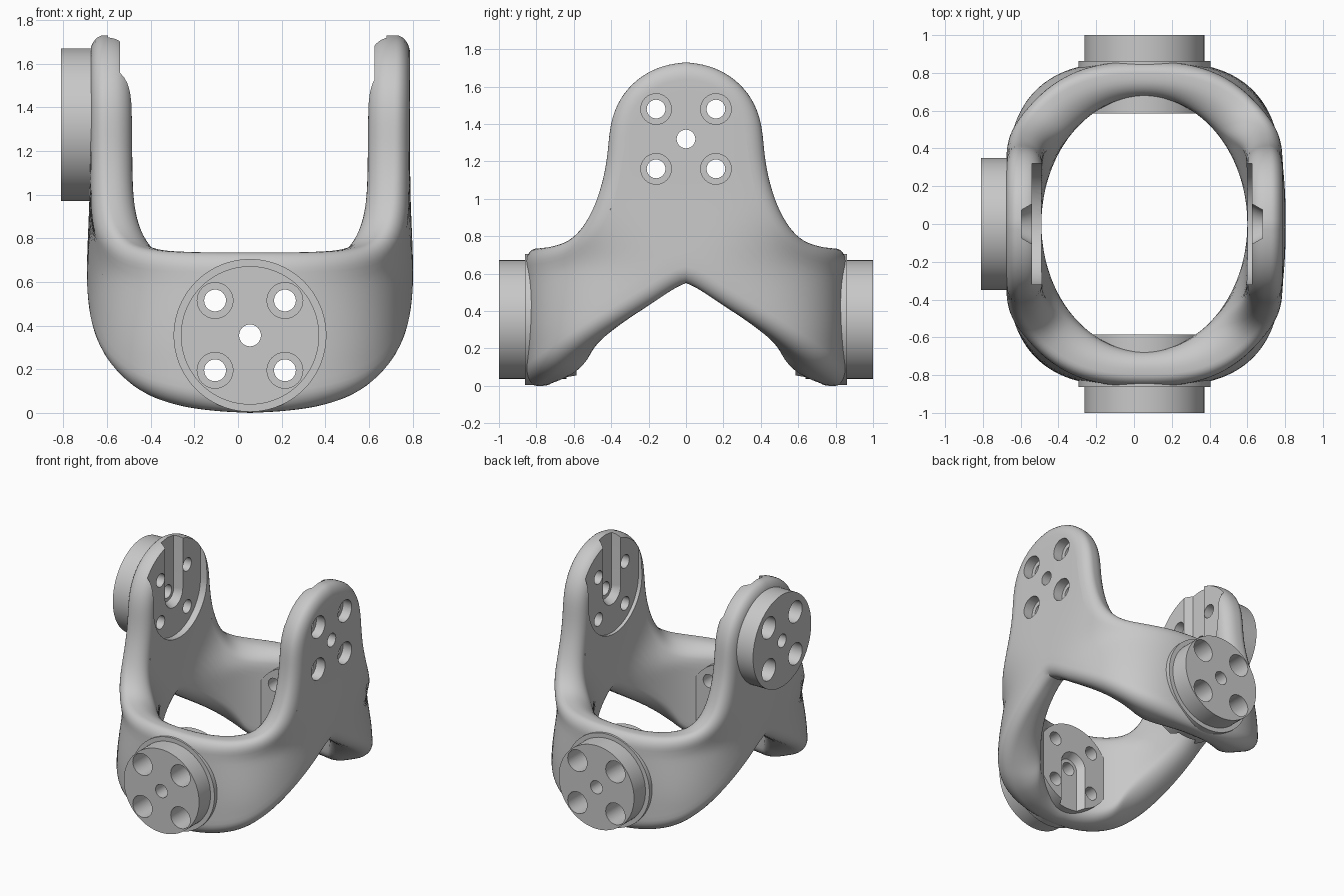
import bpy, bmesh, math
from mathutils import Matrix, Vector

cube = bpy.data.objects.get("Cube")
if cube:
    bpy.data.objects.remove(cube)

CX = 0.055          # ring centre in x
ARM_Z, HUB_Z = 1.32, 0.355

GREY = (0.58, 0.58, 0.58, 1)
grey = bpy.data.materials.new("machined_grey")
grey.use_nodes = True
grey.diffuse_color = GREY
grey.node_tree.nodes["Principled BSDF"].inputs["Base Color"].default_value = GREY


def make_object(name, bm):
    """Turn a closed bmesh into an object whose normals point outward."""
    if bm.calc_volume(signed=True) < 0:
        bmesh.ops.reverse_faces(bm, faces=bm.faces)
    mesh = bpy.data.meshes.new(name)
    bm.to_mesh(mesh)
    bm.free()
    mesh.materials.append(grey)
    obj = bpy.data.objects.new(name, mesh)
    bpy.context.collection.objects.link(obj)
    return obj


def stack(name, rings, matrix):
    """Solid made from equal-length outline rings, capped at both ends."""
    bm = bmesh.new()
    loops = [[bm.verts.new(matrix @ Vector(p)) for p in ring] for ring in rings]
    n = len(loops[0])
    for a, b in zip(loops, loops[1:]):
        for i in range(n):
            j = (i + 1) % n
            bm.faces.new((a[i], a[j], b[j], b[i]))
    bm.faces.new(loops[0][::-1])
    bm.faces.new(loops[-1])
    return make_object(name, bm)


def lathe(name, profile, matrix, x=0, y=0, sides=64):
    """Stepped cylinder along local z from (radius, height) pairs."""
    turn = [2 * math.pi * i / sides for i in range(sides)]
    return stack(name, [[(x + r * math.cos(t), y + r * math.sin(t), h) for t in turn]
                        for r, h in profile], matrix)


def u_prism(name, r0, h0, r1, h1, matrix, length=0.8):
    """U-shaped block: round end on the hub axis, open towards local +y."""
    rings = []
    for r, h in ((r0, h0), (r1, h1)):
        arc = [math.pi * (1 + i / 32) for i in range(33)]
        ring = [(r * math.cos(t), r * math.sin(t), h) for t in arc]
        rings.append([(-r, length, h)] + ring + [(r, length, h)])
    return stack(name, rings, matrix)


def carve(target, cutter):
    """Subtract the cutter, using the first solver that keeps the part."""
    bpy.context.view_layer.objects.active = target
    for solver in ('EXACT', 'FLOAT'):
        cut = target.modifiers.new("cut", 'BOOLEAN')
        cut.operation = 'DIFFERENCE'
        cut.solver = solver
        cut.object = cutter
        result = target.evaluated_get(bpy.context.evaluated_depsgraph_get())
        if len(result.data.polygons) > len(target.data.polygons) // 2:
            bpy.ops.object.modifier_apply(modifier=cut.name)
            return
        target.modifiers.remove(cut)


def smooth(value, low, high):
    k = min(1, max(0, (value - low) / (high - low)))
    return k * k * (3 - 2 * k)


# ---- Ring plan: squarish outside, elliptical inside, flatter on the arms ----
def ring_point(phi, z, w):
    """Quarter point at plan angle phi; w runs from outer skin (0) to inner skin (1)."""
    arm = smooth(z, 0.6, 1.1)
    a, b = 0.748 - 0.014 * arm, 0.86
    n = 3.05 - 0.6 * smooth(z, 0.25, 0.75) + 1.8 * arm
    c, s = max(0.0, math.cos(phi)), max(0.0, math.sin(phi))
    r = ((c / a) ** n + (s / b) ** n) ** (-1 / n)
    p = Vector((r * c, r * s))
    d = Vector((-p.x ** (n - 1) / a ** n, -p.y ** (n - 1) / b ** n)).normalized()
    # Bisect along the inward normal for the inner skin
    near, far, m = 0.0, 0.4, 2 + 2.5 * arm
    for _ in range(24):
        mid = (near + far) / 2
        q = p + d * mid
        if abs(q.x / 0.545) ** m + abs(q.y / 0.675) ** m > 1:
            near = mid
        else:
            far = mid
    q = p + d * near * w
    return q.x, q.y, z


UNROLL = 0.85       # length per radian along the ring
COLS = 56


def resample(points):
    """Evenly spaced, lightly smoothed copy of a polyline."""
    pts = [Vector(p) for p in points]
    lens = [0]
    for a, b in zip(pts, pts[1:]):
        lens.append(lens[-1] + (b - a).length)
    out, k = [], 0
    for i in range(COLS + 1):
        d = lens[-1] * i / COLS
        while k < len(pts) - 2 and lens[k + 1] < d:
            k += 1
        out.append(pts[k].lerp(pts[k + 1], (d - lens[k]) / (lens[k + 1] - lens[k])))
    for _ in range(6):
        out = [out[0]] + [(p + 2 * q + r) / 4 for p, q, r in zip(out, out[1:], out[2:])] + [out[-1]]
    return out


def offset(line, dist, side):
    """Shift an edge line into the sheet by dist."""
    res = []
    for i, p in enumerate(line):
        nrm = Vector((0, side))
        if 0 < i < COLS:
            t = (line[i + 1] - line[i - 1]).normalized()
            nrm = Vector((-t.y, t.x)) * side
        res.append(p + nrm * dist)
    return res


# Upper edge (round lug flaring into the ring) and lower edge (arched), a quarter each
lug = [math.radians(5 * i) for i in range(19)]
upper = [(math.atan2(0.42 * math.sin(t), 0.73) * UNROLL, ARM_Z + 0.41 * math.cos(t)) for t in lug]
upper += [(math.radians(p) * UNROLL, z) for p, z in (
    (30.6, 1.2), (32.3, 1.07), (35.8, 0.93), (41, 0.83), (48, 0.77), (60, 0.742), (75, 0.735), (90, 0.735))]
lower = [(math.radians(p) * UNROLL, z) for p, z in (
    (0, 0.55), (4, 0.53), (12, 0.46), (22, 0.375), (32, 0.285), (43, 0.18), (52, 0.105),
    (60, 0.06), (70, 0.025), (80, 0.007), (90, 0))]
upper, lower = resample(upper), resample(lower)

# Section rows: rounded upper rim, wall, rounded lower rim, then back along the inside
ROUND, STEPS, WALL = 0.09, 7, 14


def rim(line, side):
    angles = [math.pi / 2 * i / STEPS for i in range(STEPS + 1)]
    return [(offset(line, ROUND * (1 - math.cos(t)), side), 1 - math.sin(t)) for t in angles]


rim_up, rim_low = rim(upper, -1), rim(lower, 1)
wall = [([p.lerp(q, k / WALL) for p, q in zip(rim_up[-1][0], rim_low[-1][0])], 0) for k in range(1, WALL)]
skin = rim_up + wall + rim_low[::-1]
section = [(line, 0.34 * g) for line, g in skin] + [(line, 1 - 0.5 * g) for line, g in reversed(skin)]

# Four mirrored quarters make one closed ring
forward, backward = list(range(COLS)), list(range(COLS, 0, -1))
columns = [(i, sx, sy) for run, sx, sy in ((forward, 1, 1), (backward, -1, 1), (forward, -1, -1), (backward, 1, -1))
           for i in run]
bm = bmesh.new()
grid = []
for line, w in section:
    quarter = [ring_point(p.x / UNROLL, p.y, w) for p in line]
    grid.append([bm.verts.new((CX + sx * quarter[i][0], sy * quarter[i][1], quarter[i][2]))
                 for i, sx, sy in columns])
for a, b in zip(grid, grid[1:] + grid[:1]):
    for i in range(len(columns)):
        j = (i + 1) % len(columns)
        bm.faces.new((a[i], a[j], b[j], b[i]))
yoke = make_object("yoke_body", bm)


# ---- Hubs: local z points outward, local y along the key slot ----
def hub_frame(outward, slot, z):
    o, s = Vector(outward), Vector(slot)
    return Matrix.Translation((CX, 0, z)) @ Matrix((s.cross(o), s, o)).transposed().to_4x4()


UP, DOWN = (0, 0, 1), (0, 0, -1)
# name, outward, slot direction, height, inner face, bore floor, hub profile
ring_hub = [(0.317, 0.585), (0.317, 0.74), (0.35, 0.74), (0.35, 0.862), (0.317, 0.862), (0.317, 1)]
hubs = [
    ("front", (0, -1, 0), DOWN, HUB_Z, 0.585, 0.72, ring_hub),
    ("back", (0, 1, 0), DOWN, HUB_Z, 0.585, 0.72, ring_hub),
    ("right", (-1, 0, 0), UP, ARM_Z, 0.595, 0.68, [(0.35, 0.70), (0.35, 0.865)]),
    ("left", (1, 0, 0), UP, ARM_Z, 0.57, 0.66, None),
]
parts = [yoke]
for name, out, slot, z, face, floor, profile in hubs:
    frame = hub_frame(out, slot, z)
    targets = [yoke]
    if profile:
        hub = lathe(name + "_hub", profile, frame, sides=96)
        parts.append(hub)
        targets.append(hub)
    cutters = []
    # Flat pocket inside the arms
    if slot == UP:
        cutters.append(u_prism("pocket_cutter", 0.32, 0.25, 0.32, face, frame))
    # Tapered key slot and screw holes
    cutters.append(u_prism("slot_cutter", 0.112, face - 0.01, 0.075, face + 0.055, frame))
    cutters.append(lathe("centre_cutter", [(0.05, 0.4), (0.05, 1.1)], frame, sides=32))
    for x in (-0.16, 0.16):
        for y in (-0.16, 0.16):
            cutters.append(lathe("bore_cutter", [(0.05, 0.4), (0.05, floor), (0.082, floor), (0.082, 1.1)],
                                 frame, x, y, 32))
    for cutter in cutters:
        cutter.hide_render = True
        for target in targets:
            carve(target, cutter)
        bpy.data.objects.remove(cutter)

# ---- Smooth shading with crisp machined edges ----
bpy.ops.object.select_all(action='DESELECT')
for part in parts:
    part.select_set(True)
bpy.context.view_layer.objects.active = yoke
bpy.ops.object.shade_smooth_by_angle(angle=math.radians(32))
